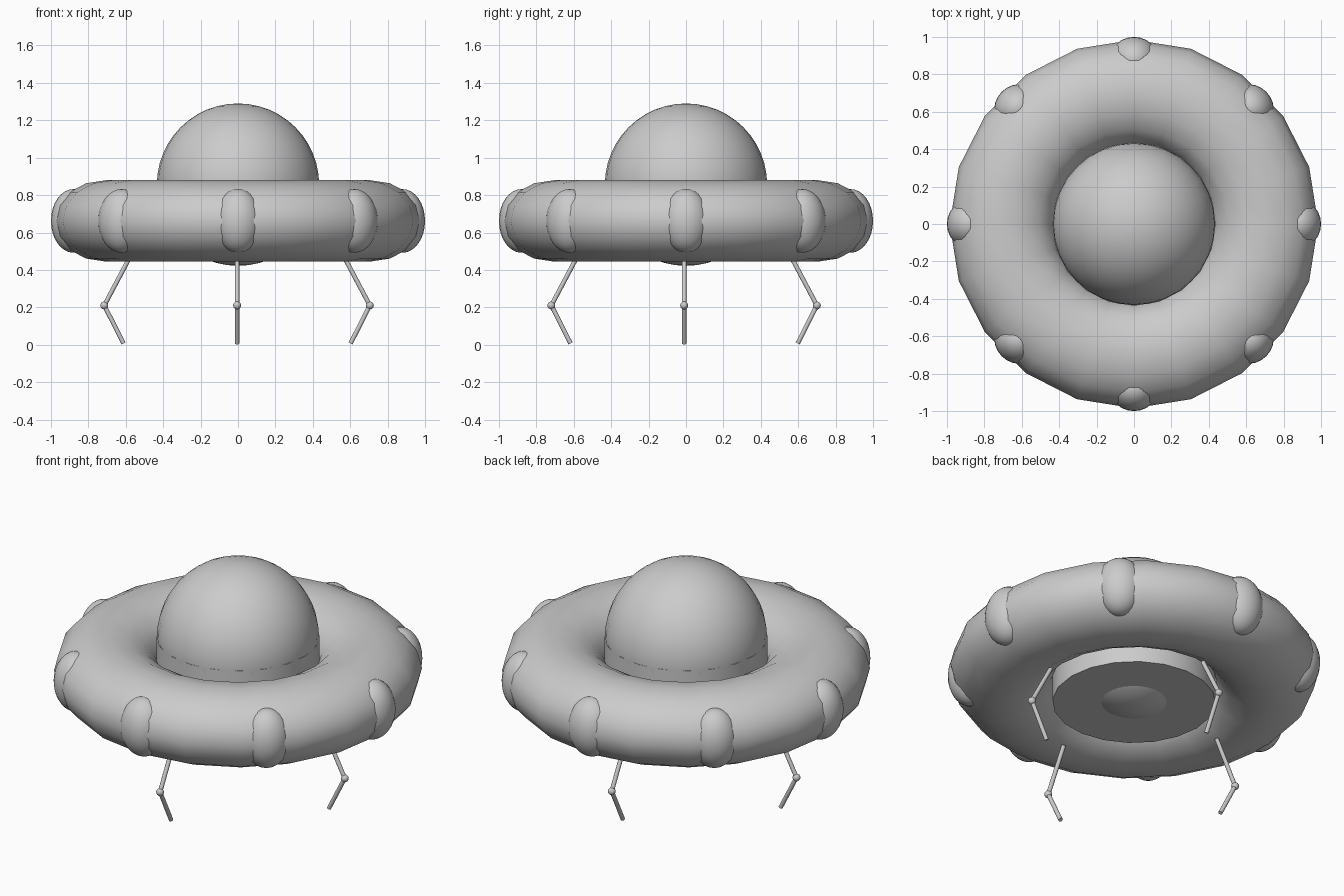
import bpy
from math import radians, cos, sin, pi
from mathutils import Vector, Matrix

if "Cube" in bpy.data.objects:
    bpy.data.objects.remove(bpy.data.objects["Cube"], do_unlink=True)

GREY = (0.6, 0.6, 0.6, 1)
grey = bpy.data.materials.new("plain_grey")
grey.use_nodes = True
grey.diffuse_color = GREY
shader = next(n for n in grey.node_tree.nodes if n.type == "BSDF_PRINCIPLED")
shader.inputs["Base Color"].default_value = GREY


def finish(name, scale=(1, 1, 1)):
    """Name, scale, shade and colour the newest object."""
    obj = bpy.context.object
    obj.name = name
    obj.data.transform(Matrix.Diagonal((*scale, 1)))
    obj.data.materials.append(grey)
    bpy.ops.object.shade_smooth_by_angle(angle=radians(40))
    return obj


def ball(name, centre, size, segments=24, rings=16):
    bpy.ops.mesh.primitive_uv_sphere_add(segments=segments, ring_count=rings,
                                         radius=1, location=centre)
    return finish(name, size)


def rod(name, start, end, radius):
    start, end = Vector(start), Vector(end)
    axis = end - start
    bpy.ops.mesh.primitive_cylinder_add(
        vertices=12, radius=radius, depth=axis.length,
        location=(start + end) / 2,
        rotation=axis.to_track_quat("Z", "Y").to_euler())
    return finish(name)


# Flattened ring hull
bpy.ops.mesh.primitive_torus_add(major_segments=20, minor_segments=16,
                                 major_radius=0.705, minor_radius=0.28,
                                 location=(0, 0, 0.662))
finish("hull_ring", (1, 1, 0.778))

# Full sphere whose lower cap pokes through the core floor
ball("dome", (0, 0, 0.856), (0.434, 0.434, 0.434), 32, 24)

# Core drum filling the hole in the ring
bpy.ops.mesh.primitive_cylinder_add(vertices=20, radius=0.437, depth=0.396,
                                    location=(0, 0, 0.657))
finish("core_drum")

# Eight rim bulbs
for i in range(8):
    a = i * pi / 4
    bulb = ball(f"rim_bulb_{i + 1}", (0.88 * cos(a), 0.88 * sin(a), 0.662),
                (0.12, 0.13, 0.17))
    bulb.rotation_euler.z = a

# Four bent legs
for i, side in enumerate(("left", "back", "right", "front")):
    turn = Matrix.Rotation(i * pi / 2, 3, "Z")
    shift = Vector((-0.005, -0.01, 0))
    hip, knee, foot = (turn @ Vector((r, 0, z)) + shift
                       for r, z in ((0.58, 0.455), (0.71, 0.21), (0.607, 0.007)))
    rod(f"{side}_upper_leg", hip, knee, 0.012)
    rod(f"{side}_lower_leg", knee, foot, 0.012)
    ball(f"{side}_knee", knee, (0.021, 0.021, 0.021), 16, 10)
